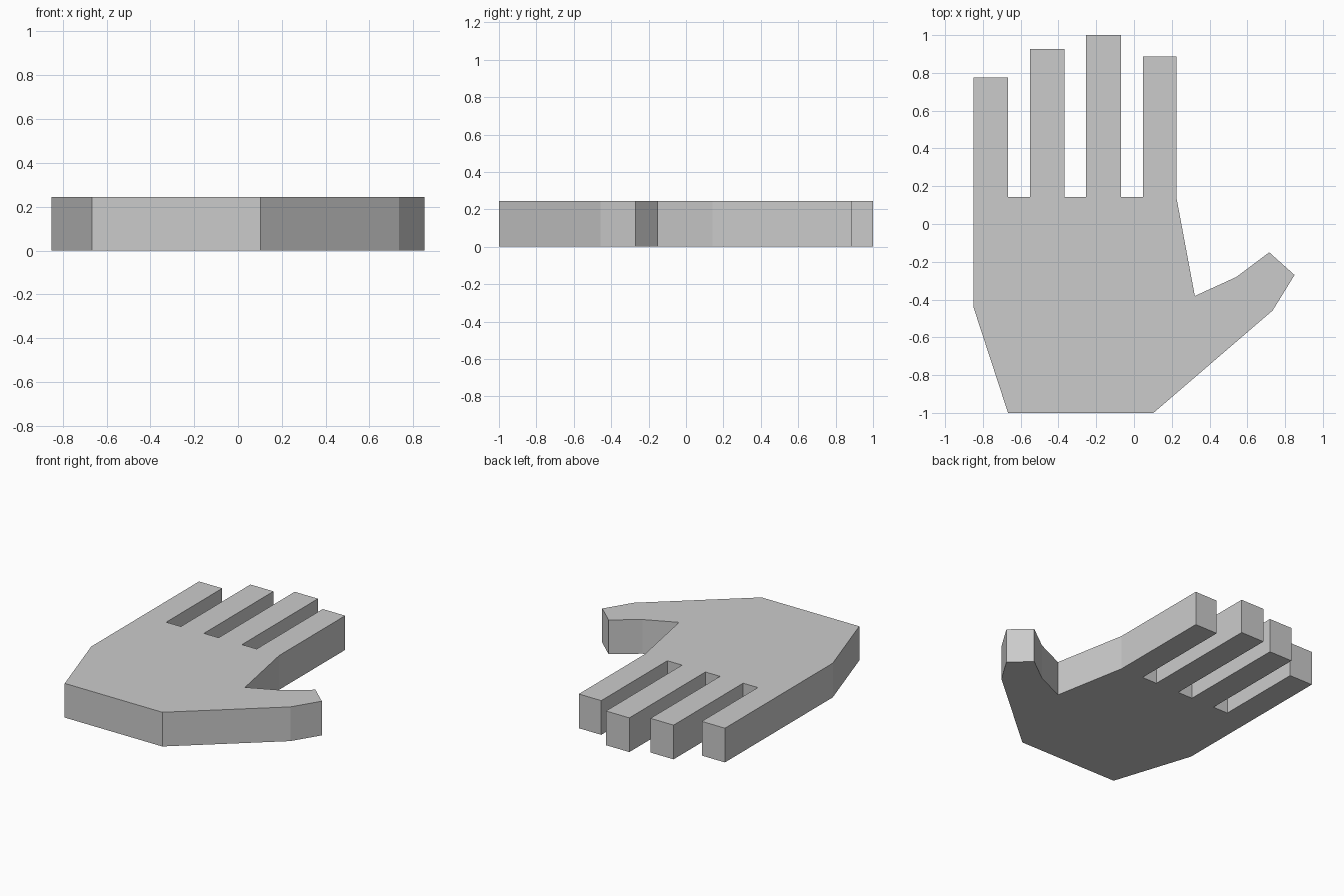
import bpy
import bmesh

if "Cube" in bpy.data.objects:
    bpy.data.objects.remove(bpy.data.objects["Cube"])

THICKNESS = 0.244
KNUCKLE_Y = 0.143

# Palm and thumb outline, counter-clockwise from the little-finger side
outline = [(-0.85, -0.44), (-0.667, -1.0), (0.103, -1.0),
           (0.734, -0.458), (0.85, -0.27), (0.716, -0.15),
           (0.541, -0.281), (0.322, -0.381)]

# Fingers from index to little: left x, right x, tip y
fingers = [(0.047, 0.224, 0.888), (-0.253, -0.069, 1.0),
           (-0.551, -0.369, 0.927), (-0.85, -0.667, 0.775)]

for left, right, tip in fingers:
    outline += [(right, KNUCKLE_Y), (right, tip), (left, tip), (left, KNUCKLE_Y)]
outline.pop()  # the outer side of the little finger runs straight into the palm

# Flat hand: one profile extruded upwards
bm = bmesh.new()
base = bm.faces.new([bm.verts.new((x, y, 0)) for x, y in outline])
top = bmesh.ops.extrude_face_region(bm, geom=[base], use_keep_orig=True)
top_verts = [g for g in top["geom"] if isinstance(g, bmesh.types.BMVert)]
bmesh.ops.translate(bm, verts=top_verts, vec=(0, 0, THICKNESS))
bmesh.ops.recalc_face_normals(bm, faces=bm.faces)

mesh = bpy.data.meshes.new("hand")
bm.to_mesh(mesh)
bm.free()
bpy.context.collection.objects.link(bpy.data.objects.new("hand", mesh))
